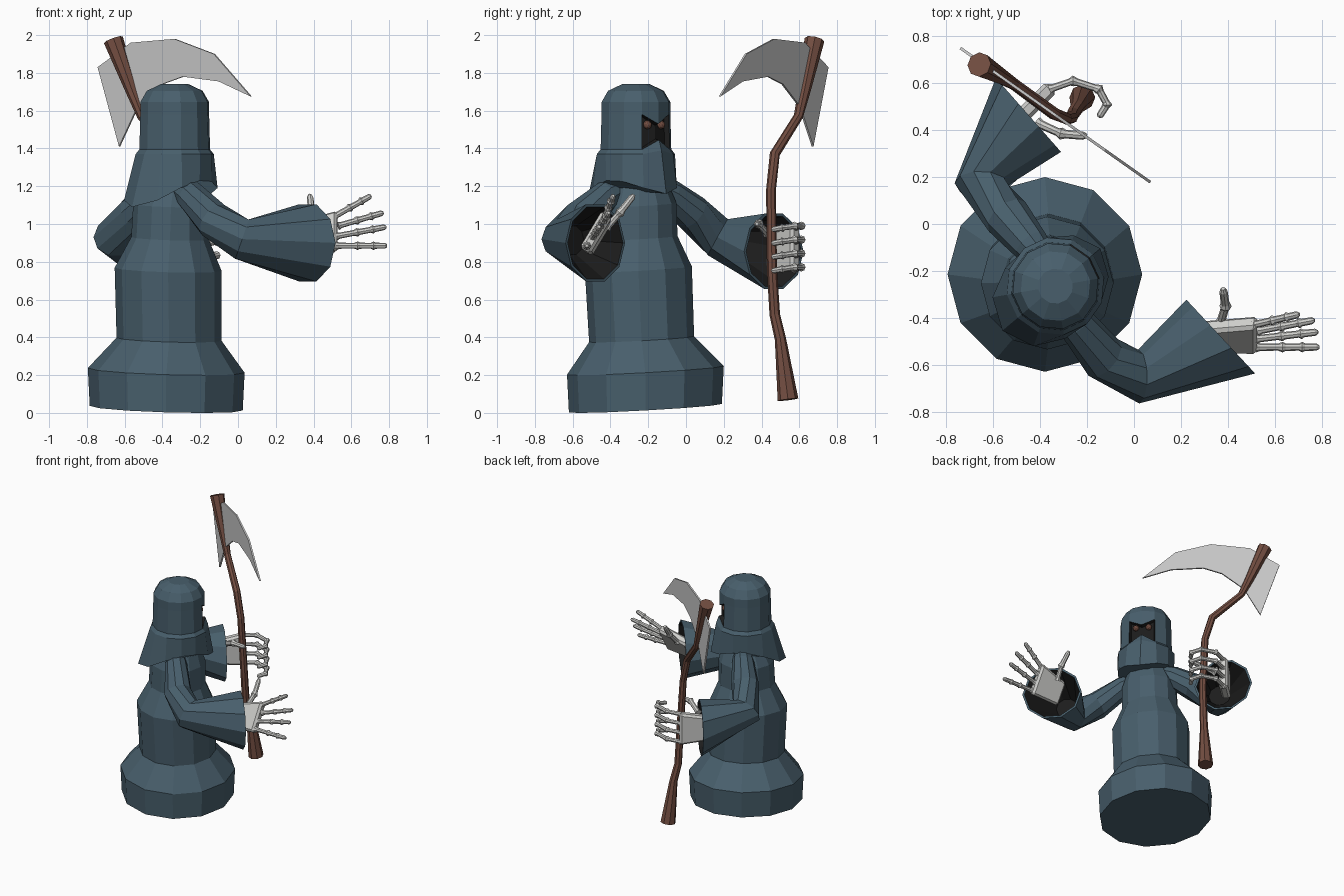
import bpy, bmesh
from math import sin, cos, pi, radians
from mathutils import Vector as V, Matrix

cube = bpy.data.objects.get("Cube")
if cube:
    bpy.data.objects.remove(cube, do_unlink=True)


def material(name, r, g, b):
    m = bpy.data.materials.new(name)
    m.use_nodes = True
    m.diffuse_color = (r, g, b, 1)
    shader = next(n for n in m.node_tree.nodes if n.type == 'BSDF_PRINCIPLED')
    shader.inputs["Base Color"].default_value = (r, g, b, 1)
    shader.inputs["Roughness"].default_value = 0.8
    return m


CLOTH = material("slate_cloth", .065, .114, .15)
DARK = material("shadow_black", .012, .012, .012)
BONE = material("bone_white", .62, .62, .6)
STEEL = material("blade_grey", .58, .58, .58)
WOOD = material("brown_wood", .17, .075, .053)


def finish(name, bm, *mats):
    bmesh.ops.recalc_face_normals(bm, faces=bm.faces)
    me = bpy.data.meshes.new(name)
    bm.to_mesh(me)
    bm.free()
    for m in mats:
        me.materials.append(m)
    ob = bpy.data.objects.new(name, me)
    bpy.context.collection.objects.link(ob)
    return ob


def loft(rings, dark_from=None):
    """Skin a list of vertex rings and cap both ends."""
    bm = bmesh.new()
    loops = [[bm.verts.new(p) for p in ring] for ring in rings]
    n = len(loops[0])
    bands = []
    for i, (a, b) in enumerate(zip(loops, loops[1:])):
        band = [bm.faces.new((a[k], a[(k + 1) % n], b[(k + 1) % n], b[k])) for k in range(n)]
        bands.append(band)
        for f in band:
            f.material_index = int(dark_from is not None and i >= dark_from)
    bm.faces.new(loops[0][::-1])
    end = bm.faces.new(loops[-1])
    end.material_index = int(dark_from is not None)
    return bm, bands


def ring(c, normal, r, sides, ref):
    u = normal.cross(V(ref)).normalized()
    w = normal.cross(u).normalized()
    return [V(c) + r * (cos(2 * pi * k / sides) * u + sin(2 * pi * k / sides) * w)
            for k in range(sides)]


def tube_rings(pts, radii, sides=8, ref=(0, 0, 1), end=None):
    pts = [V(p) for p in pts]
    out = []
    for i, p in enumerate(pts):
        before = (p - pts[i - 1]).normalized() if i else V()
        after = (pts[i + 1] - p).normalized() if i < len(pts) - 1 else V()
        t = (before + after).normalized()
        if end and i == len(pts) - 1:
            t = V(end).normalized()
        out.append(ring(p, t, radii[i], sides, ref))
    return out


# Robe: tilted twelve-sided rings (x, y, z, radius)
robe = []
for x, y, z, r in [(-.38, -.215, .025, .405), (-.38, -.215, .225, .415), (-.365, -.235, .39, .278),
                   (-.37, -.252, .76, .283), (-.36, -.25, .925, .205), (-.355, -.25, 1.1, .2),
                   (-.34, -.25, 1.22, .15)]:
    robe.append([(x + r * cos(k * pi / 6), y + r * sin(k * pi / 6),
                  z + r * (.055 * sin(k * pi / 6) - .03 * cos(k * pi / 6))) for k in range(12)])
finish("robe", loft(robe)[0], CLOTH)

# Hood: first vertex of each ring points along the face direction
FACE, HEAD = radians(40), V((-.335, -.265, 0))


def around(angle, r, z):
    return HEAD + V((r * cos(FACE + angle), r * sin(FACE + angle), z))


angles = [k * pi / 6 for k in range(12)]
hem = []
for a in angles:
    back, front = max(0, -cos(a)) ** 2, max(0, cos(a)) ** 4
    hem.append(around(a, .205 + .09 * back + .045 * front, 1.23 - .14 * back - .07 * front))
hood = [hem]
for z, r, brow in [(1.37, .21, .02), (1.395, .19, .05), (1.58, .185, -.05),
                   (1.645, .185, 0), (1.705, .15, 0), (1.74, .075, 0)]:
    hood.append([around(a, r, z + (0 if k else brow)) for k, a in enumerate(angles)])
bm, bands = loft(hood)
bmesh.ops.recalc_face_normals(bm, faces=bm.faces)
sockets = [bands[2][0], bands[2][11]]
walls = bmesh.ops.inset_region(bm, faces=sockets, thickness=.006, depth=-.03)["faces"]
for f in sockets + walls:
    f.material_index = 1
finish("hood", bm, CLOTH, DARK)

# Eyes
for side, a in (("left", .3), ("right", -.3)):
    bm = bmesh.new()
    bmesh.ops.create_icosphere(bm, subdivisions=2, radius=.023,
                               matrix=Matrix.Translation(around(a, .157, 1.525)))
    finish(side + "_eye", bm, WOOD)


# Sleeves with a dark hollow cuff
def sleeve(name, pts, radii, facing):
    n = V(facing).normalized()
    rings = tube_rings(pts, radii, 10, end=facing)
    outer = len(rings)
    rings.append(ring(pts[-1], n, radii[-1] - .015, 10, (0, 0, 1)))
    rings.append(ring(V(pts[-1]).lerp(V(pts[-2]), .7), n, .08, 10, (0, 0, 1)))
    finish(name, loft(rings, dark_from=outer)[0], CLOTH, DARK)


sleeve("open_hand_sleeve",
       [(-.31, -.34, 1.19), (-.25, -.42, 1.15), (-.13, -.57, 1.02), (.02, -.65, .92), (.37, -.48, .9)],
       [.06, .08, .1, .115, .215], (.73, .68, 0))
sleeve("scythe_sleeve",
       [(-.38, -.16, 1.2), (-.44, -.09, 1.16), (-.54, .03, 1.06), (-.65, .17, .93), (-.45, .465, .855)],
       [.06, .08, .1, .115, .21], (.75, .66, 0))


# Bony hands
def finger(name, pts, r=.019):
    path, radii = [], []
    pts = [V(p) for p in pts]
    for a, b in zip(pts, pts[1:]):
        for t, s in ((0, 1.2), (.16, .85), (.84, .8)):
            path.append(a.lerp(b, t))
            radii.append(r * s)
    path.append(pts[-1])
    radii.append(r * .4)
    finish(name, loft(tube_rings(path, radii))[0], BONE)


def palm(name, wrist, knuckles, width, thick):
    a, b, w = V(wrist), V(knuckles), V(width)
    n = (b - a).cross(w).normalized() * thick
    bm = bmesh.new()
    bmesh.ops.create_cube(bm, size=1)
    for v in bm.verts:
        x, y, z = v.co
        v.co = a.lerp(b, x + .5) + w * y * (1 if x > 0 else .75) + n * z
    ob = finish(name, bm, BONE)
    ob.modifiers.new("edges", 'BEVEL').width = .015


palm("open_palm", (.29, -.48, .92), (.525, -.475, .96), (0, .12, .2), .065)
open_fingers = [((.51, -.43, 1.04), (.705, -.385, 1.15)), ((.53, -.455, .99), (.77, -.41, 1.06)),
                ((.52, -.49, .935), (.785, -.46, .985)), ((.52, -.525, .885), (.79, -.525, .885))]
for i, (a, b) in enumerate(open_fingers):
    a, b = V(a), V(b)
    finger(f"open_finger_{i + 1}", [a, a.lerp(b, .42), a.lerp(b, .73), b])
finger("open_thumb", [(.37, -.42, .98), (.39, -.35, 1.06), (.38, -.275, 1.155)], .022)

palm("grip_palm", (-.5, .44, .86), (-.35, .585, .87), (0, 0, .25), .065)
for i in range(4):
    z = .98 - .073 * i
    finger(f"grip_finger_{i + 1}", [(-.36, .575, z), (-.26, .61, z + .01), (-.15, .575, z + .01),
                                    (-.115, .51, z), (-.15, .455, z - .01)])
finger("grip_thumb", [(-.41, .43, .95), (-.31, .385, 1.0), (-.2, .375, 1.0)], .022)

# Scythe handle
handle = [(-.22, .54, .07), (-.24, .5, .39), (-.26, .47, .52), (-.265, .455, .76), (-.29, .45, 1.18),
          (-.34, .47, 1.37), (-.51, .595, 1.57), (-.56, .625, 1.7), (-.66, .68, 1.975)]
finish("scythe_handle", loft(tube_rings(handle, [.055, .03, .028, .027, .026, .027, .025, .033, .053],
                                        ref=(1, 0, 0)))[0], WOOD)

# Scythe blade: outline in a vertical plane, given thickness
outline = [(-.74, 1.83), (-.565, 1.96), (-.335, 1.98), (-.125, 1.9), (.07, 1.675),
           (-.1, 1.755), (-.29, 1.78), (-.4, 1.74), (-.53, 1.62), (-.627, 1.41)]
bm = bmesh.new()
bm.faces.new([bm.verts.new((x, .75 - .706 * (x + .74), z)) for x, z in outline])
blade = finish("scythe_blade", bm, STEEL)
solid = blade.modifiers.new("thickness", 'SOLIDIFY')
solid.thickness, solid.offset = .012, 0
